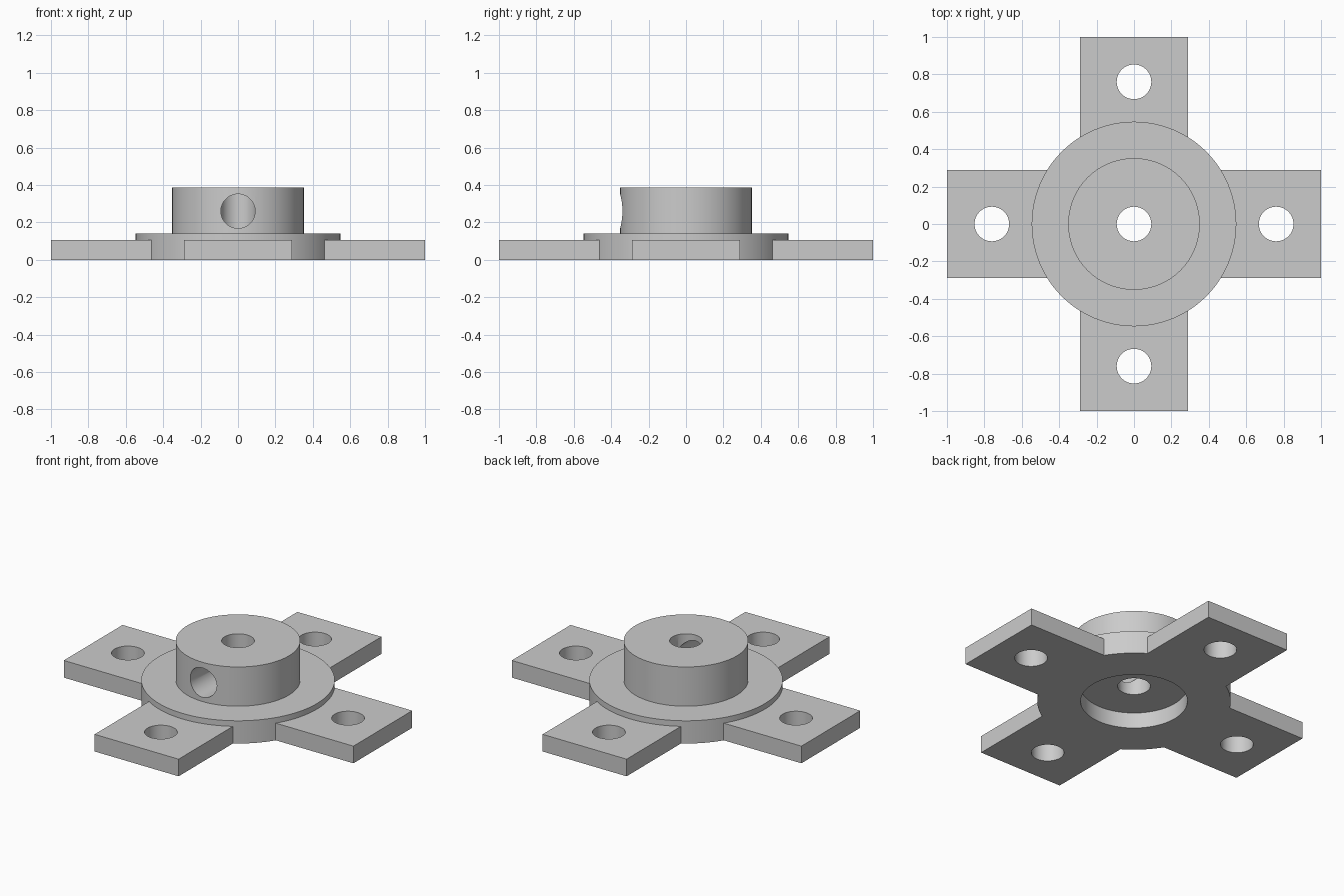
import bpy
import math

if "Cube" in bpy.data.objects:
    bpy.data.objects.remove(bpy.data.objects["Cube"])

grey = bpy.data.materials.new("plain grey")
grey.use_nodes = True
colour = (0.6, 0.6, 0.6, 1)
grey.diffuse_color = colour
grey.node_tree.nodes["Principled BSDF"].inputs["Base Color"].default_value = colour


def cylinder(name, radius, z0, z1, x=0, y=0, sides=96):
    bpy.ops.mesh.primitive_cylinder_add(vertices=sides, radius=radius, depth=z1 - z0,
                                        location=(x, y, (z0 + z1) / 2))
    obj = bpy.context.object
    obj.name = name
    obj.data.materials.append(grey)
    return obj


def box(name, sx, sy, height):
    bpy.ops.mesh.primitive_cube_add(size=1, location=(0, 0, height / 2))
    obj = bpy.context.object
    obj.name = name
    obj.scale = (sx, sy, height)
    bpy.ops.object.transform_apply(location=False, rotation=False, scale=True)
    obj.data.materials.append(grey)
    return obj


def combine(base, other, operation):
    mod = base.modifiers.new(operation.lower(), "BOOLEAN")
    mod.operation = operation
    mod.solver = "EXACT"
    mod.object = other
    bpy.context.view_layer.objects.active = base
    bpy.ops.object.modifier_apply(modifier=mod.name)
    bpy.data.objects.remove(other)


# Cross plate, round flange and raised hub
body = box("flanged_hub", 2, 0.58, 0.107)
combine(body, box("cross_arm", 0.58, 2, 0.107), "UNION")
combine(body, cylinder("flange", 0.547, 0, 0.142), "UNION")
combine(body, cylinder("hub", 0.352, 0.05, 0.387), "UNION")

# Recess under the hub, central bore and bolt holes
combine(body, cylinder("recess", 0.302, -0.1, 0.098), "DIFFERENCE")
combine(body, cylinder("bore", 0.0925, -0.1, 0.6, sides=64), "DIFFERENCE")
for i in range(4):
    a = i * math.pi / 2
    hole = cylinder("bolt_hole", 0.0925, -0.1, 0.3, 0.76 * math.cos(a), 0.76 * math.sin(a), 64)
    combine(body, hole, "DIFFERENCE")

# Set screw hole through the front of the hub into the bore
screw = cylinder("screw_hole", 0.0915, 0, 0.6, sides=64)
screw.rotation_euler.x = math.pi / 2
screw.location = (0, -0.3, 0.26)
bpy.context.view_layer.update()
combine(body, screw, "DIFFERENCE")

bpy.ops.object.select_all(action="DESELECT")
body.select_set(True)
bpy.context.view_layer.objects.active = body
bpy.ops.object.shade_smooth_by_angle(angle=math.radians(30))
